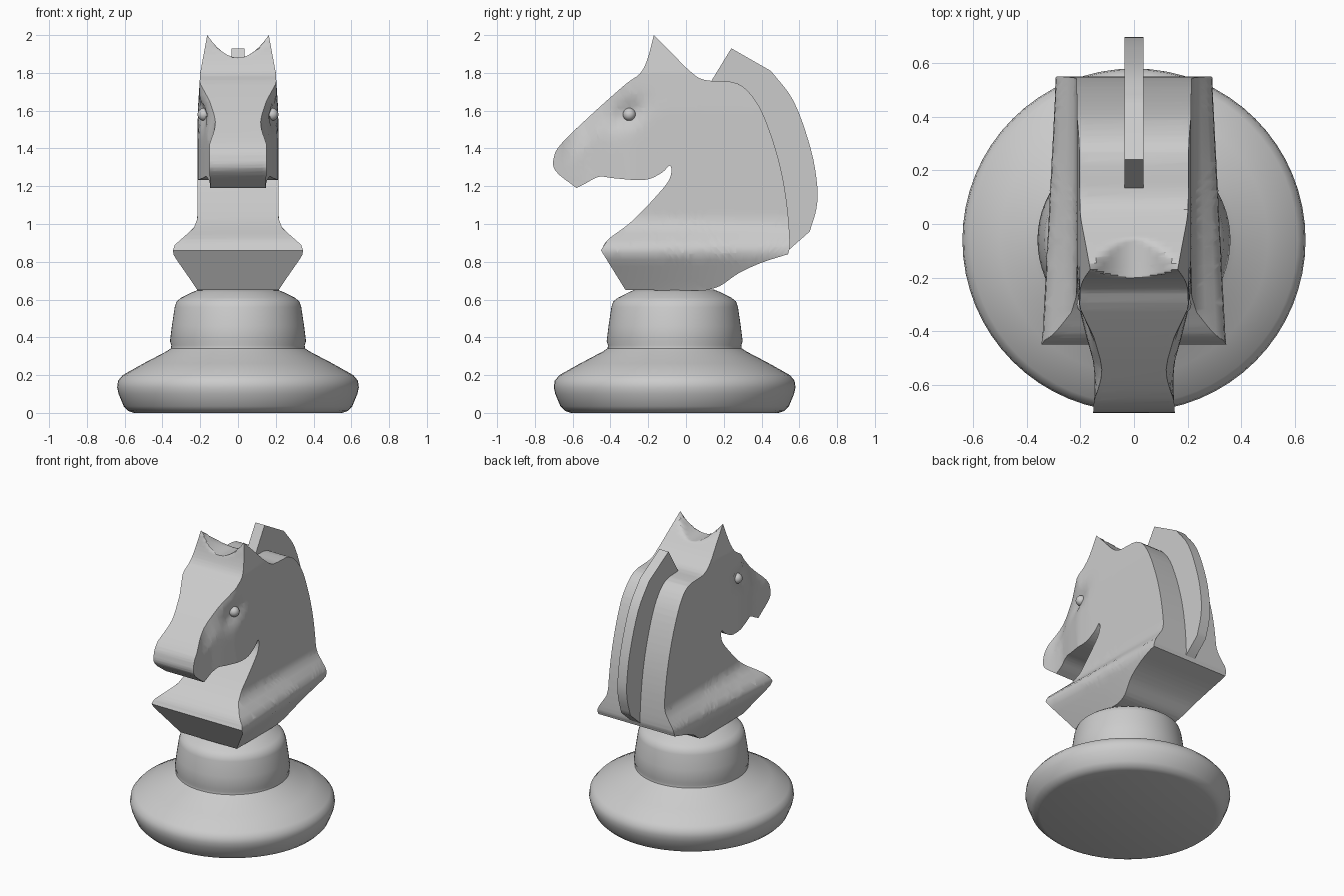
import bpy, bmesh, math
from mathutils import Vector

if "Cube" in bpy.data.objects:
    bpy.data.objects.remove(bpy.data.objects["Cube"])


def finish(bm, name, angle=35):
    bmesh.ops.recalc_face_normals(bm, faces=bm.faces)
    me = bpy.data.meshes.new(name)
    bm.to_mesh(me)
    bm.free()
    ob = bpy.data.objects.new(name, me)
    bpy.context.collection.objects.link(ob)
    bpy.ops.object.select_all(action='DESELECT')
    ob.select_set(True)
    bpy.context.view_layer.objects.active = ob
    bpy.ops.object.shade_smooth_by_angle(angle=math.radians(angle))
    return ob


def spline(pts, n=4):
    # Catmull-Rom through a run of points, leaving out the last one
    p = [Vector(q) for q in pts]
    p = [p[0] * 2 - p[1]] + p + [p[-1] * 2 - p[-2]]
    out = []
    for i in range(1, len(p) - 2):
        a, b, c, d = p[i - 1:i + 3]
        for k in range(n if len(pts) > 2 else 1):
            t = k / n
            out.append(0.5 * (2 * b + (c - a) * t + (2 * a - 5 * b + 4 * c - d) * t ** 2
                              + (3 * b - a - 3 * c + d) * t ** 3))
    return out


def outline(runs):
    # smooth runs joined at sharp corners into one closed loop
    return [q for i, r in enumerate(runs) for q in spline(r + [runs[(i + 1) % len(runs)][0]])]


def slab(loop, half):
    # extrude a (y, z) outline across x
    bm = bmesh.new()
    f = bm.faces.new([bm.verts.new((-half, y, z)) for y, z in loop])
    ext = bmesh.ops.extrude_face_region(bm, geom=[f], use_keep_orig=True)
    for v in ext['geom']:
        if isinstance(v, bmesh.types.BMVert):
            v.co.x = half
    return bm


def lerp(table, t):
    # piecewise linear lookup
    if t <= table[0][0]:
        return table[0][1]
    for (a, u), (b, v) in zip(table, table[1:]):
        if t <= b:
            return u + (v - u) * (t - a) / (b - a)
    return table[-1][1]


# turned base
bm = bmesh.new()
prof = [(0, 0), (.55, 0), (.58, .01), (.605, .035), (.632, .1), (.64, .135), (.635, .17),
        (.61, .2), (.5, .262), (.38, .325), (.355, .342), (.353, .358), (.36, .38),
        (.35, .46), (.335, .56), (.325, .59), (.3, .61), (.24, .64), (.21, .652), (0, .652)]
vs = [bm.verts.new((r, 0, z)) for r, z in prof]
es = [bm.edges.new(e) for e in zip(vs, vs[1:])]
bmesh.ops.spin(bm, geom=vs + es, axis=(0, 0, 1), cent=(0, 0, 0), angle=2 * math.pi, steps=64)
bmesh.ops.remove_doubles(bm, verts=bm.verts, dist=1e-4)
finish(bm, "base").location.y = -.06

# horse head and chest: outline, cut into a grid, then shaped in width
body = outline([
    [(-.32, .65)],
    [(.1, .648), (.18, .672), (.28, .74), (.4, .795)],
    [(.54, .84), (.55, .9), (.535, 1.1), (.5, 1.3), (.44, 1.5), (.37, 1.65), (.27, 1.745),
     (.1, 1.762), (.02, 1.81), (-.08, 1.91)],
    [(-.17, 2.0), (-.205, 1.87), (-.245, 1.795), (-.32, 1.74), (-.5, 1.58), (-.66, 1.425),
     (-.7, 1.35), (-.69, 1.28)],
    [(-.58, 1.19), (-.54, 1.21), (-.46, 1.25), (-.38, 1.242), (-.22, 1.233), (-.13, 1.27),
     (-.085, 1.31), (-.08, 1.26), (-.12, 1.19), (-.28, 1.02), (-.41, .92)],
    [(-.45, .86)]])
bm = slab(body, 1)
bmesh.ops.triangulate(bm, faces=bm.faces)


def cut(co, no):
    bmesh.ops.bisect_plane(bm, geom=bm.verts[:] + bm.edges[:] + bm.faces[:],
                           plane_co=co, plane_no=no, dist=1e-5)


for i in range(1, 12):
    cut((-1 + i / 6, 0, 0), (1, 0, 0))
for i in range(36):
    cut((0, -.68 + i * .035, 0), (0, 1, 0))
for i in range(39):
    cut((0, 0, .67 + i * .035), (0, 0, 1))

CHEST = [(.65, .0), (.83, .125), (.86, .13), (.89, .12), (.98, .02), (1.03, 0)]
HEAD = [(-.7, .152), (-.6, .146), (-.52, .15), (-.42, .178), (-.3, .208), (-.15, .215)]
UPPER = [(.65, .215), (1.6, .213), (1.8, .2), (2.0, .163)]


def width(y, z):
    w = lerp(UPPER, z) + lerp(CHEST, z) * lerp([(-.44, 1), (.54, .6)], y)
    if z > 1.15:
        w = min(w, lerp(HEAD, y))
        # slimmer bridge of the nose, and the eye socket
        face = lerp([(-.7, 1.37), (-.32, 1.74)], y) - z
        if y < -.3:
            w -= .025 * max(0, 1 - face / .12) * lerp([(-.66, 0), (-.56, 1), (-.42, 1), (-.3, 0)], y)
        a, b = (y + .32) * .85 + (z - 1.58) * .5, (z - 1.58) * .85 - (y + .32) * .5
        w -= .035 * math.exp(-(a / .1) ** 2 - (b / .055) ** 2)
    return w


for v in bm.verts:
    v.co.x *= width(v.co.y, v.co.z)
    v.co.z = min(v.co.z, 1.88 + .12 * (v.co.x / .163) ** 2)   # dip between the ears
bmesh.ops.remove_doubles(bm, verts=bm.verts, dist=5e-4)
finish(bm, "horse_head")

# upright mane along the back of the neck
mane = outline([
    [(.13, 1.75)],
    [(.24, 1.93)],
    [(.45, 1.81), (.57, 1.65), (.66, 1.4), (.695, 1.2), (.69, 1.08)],
    [(.655, .96)],
    [(.53, .85)],
    [(.44, .95), (.4, 1.3), (.3, 1.6)]])
finish(slab(mane, .035), "mane")

# eyes
for s, side in ((-1, "left"), (1, "right")):
    bm = bmesh.new()
    bmesh.ops.create_uvsphere(bm, u_segments=20, v_segments=12, radius=.034)
    finish(bm, "eye_" + side).location = (s * .18, -.3, 1.58)
